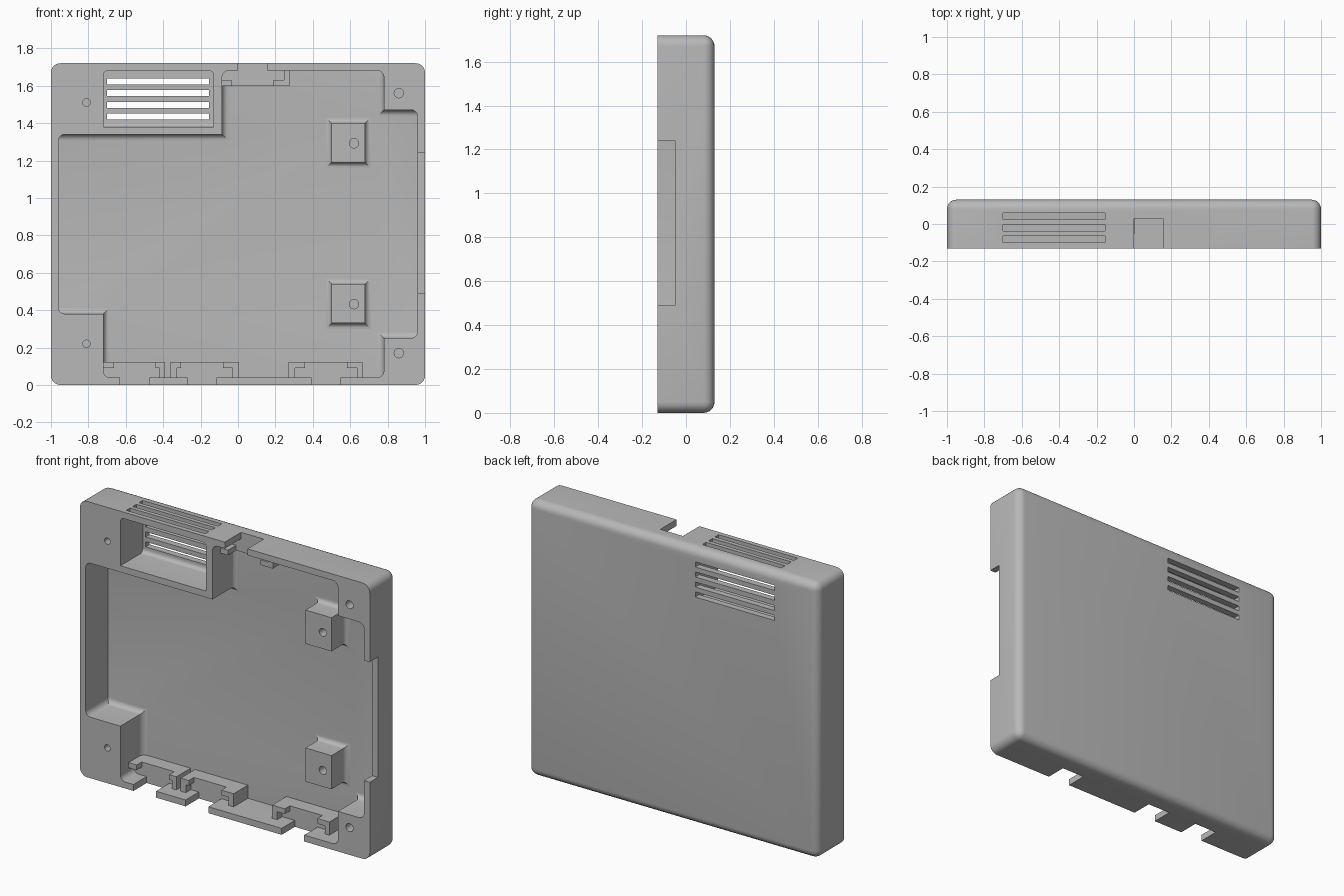
import bpy, bmesh, math
from mathutils import Matrix

cube = bpy.data.objects.get("Cube")
if cube:
    bpy.data.objects.remove(cube, do_unlink=True)

grey = bpy.data.materials.new("case_grey")
grey.use_nodes = True
colour = (0.48, 0.48, 0.48, 1)
grey.diffuse_color = colour
grey.node_tree.nodes["Principled BSDF"].inputs["Base Color"].default_value = colour

FRONT, BACK, TOP = -0.13, 0.13, 1.72
FLOOR, BOARD = 0.09, -0.05      # cavity floor and circuit board plane
WALL = 0.04


def finish(name, bm):
    bmesh.ops.recalc_face_normals(bm, faces=bm.faces)
    mesh = bpy.data.meshes.new(name)
    bm.to_mesh(mesh)
    bm.free()
    mesh.materials.append(grey)
    obj = bpy.data.objects.new(name, mesh)
    bpy.context.collection.objects.link(obj)
    return obj


def prism(name, points, y0, y1, radius=0, rule=None):
    """Extrude an x-z outline along y and round the edges the rule picks."""
    bm = bmesh.new()
    a = [bm.verts.new((x, y0, z)) for x, z in points]
    b = [bm.verts.new((x, y1, z)) for x, z in points]
    bm.faces.new(a)
    bm.faces.new(b)
    n = len(points)
    for i in range(n):
        j = (i + 1) % n
        bm.faces.new((a[i], a[j], b[j], b[i]))
    bmesh.ops.recalc_face_normals(bm, faces=bm.faces)
    if rule:
        edges = [e for e in bm.edges if rule(e.verts[0].co, e.verts[1].co)]
        bmesh.ops.bevel(bm, geom=edges, offset=radius, segments=6,
                        profile=0.5, affect='EDGES', clamp_overlap=True)
    return finish(name, bm)


def box(name, x0, x1, y0, y1, z0, z1):
    return prism(name, [(x0, z0), (x1, z0), (x1, z1), (x0, z1)], y0, y1)


def drill(x, z, radius, y0, y1):
    bm = bmesh.new()
    turn = Matrix.Translation((x, (y0 + y1) / 2, z)) @ Matrix.Rotation(math.pi / 2, 4, 'X')
    bmesh.ops.create_cone(bm, cap_ends=True, segments=24, radius1=radius,
                          radius2=radius, depth=y1 - y0, matrix=turn)
    return finish("drill_cutter", bm)


def activate(obj):
    bpy.ops.object.select_all(action='DESELECT')
    obj.select_set(True)
    bpy.context.view_layer.objects.active = obj


def cut(target, cutter):
    cutter.hide_render = True
    mod = target.modifiers.new("cut", 'BOOLEAN')
    mod.operation, mod.solver, mod.object = 'DIFFERENCE', 'EXACT', cutter
    activate(target)
    bpy.ops.object.modifier_apply(modifier=mod.name)
    bpy.data.objects.remove(cutter, do_unlink=True)


def along_y(p, q):
    return abs(p.y - q.y) > 0.1


# Outer shell, rounded at the corners and the back rim
shell = prism("case_shell", [(-1, 0), (1, 0), (1, TOP), (-1, TOP)], FRONT, BACK, 0.05,
              lambda p, q: along_y(p, q) or p.y > 0)

# Stepped main cavity, with fillets at the foot of the corner blocks
outline = [(-0.96, 1.34), (-0.085, 1.34), (-0.085, 1.68), (0.78, 1.68), (0.78, 1.47),
           (0.96, 1.47), (0.96, 0.25), (0.78, 0.25), (0.78, 0.04), (-0.72, 0.04),
           (-0.72, 0.38), (-0.96, 0.38)]
inner_corners = (outline[1], outline[4], outline[7], outline[10])


def cavity_rule(p, q):
    def is_inner(v):
        return any(abs(v.x - x) + abs(v.z - z) < 0.001 for x, z in inner_corners)
    if along_y(p, q):
        return not is_inner(p)
    return p.y > 0 and (is_inner(p) or is_inner(q))


cut(shell, prism("cavity_cutter", outline, -0.3, FLOOR, 0.035, cavity_rule))

# Vent pocket in the upper corner
cut(shell, prism("vent_pocket_cutter",
                 [(-0.72, 1.38), (-0.13, 1.38), (-0.13, 1.68), (-0.72, 1.68)],
                 -0.3, FLOOR, 0.025,
                 lambda p, q: (along_y(p, q) and p.z > 1.5)
                 or (p.y > 0 and q.y > 0 and p.z + q.z < 2.8)))

# Vent slots through the back and the top
for z in (1.435, 1.497, 1.56, 1.622):
    cut(shell, box("back_slot_cutter", -0.70, -0.155, 0.05, 0.3, z - 0.016, z + 0.016))
for y in (-0.082, -0.02, 0.042):
    cut(shell, box("top_slot_cutter", -0.70, -0.155, y - 0.018, y + 0.018, 1.6, 1.9))

# Long opening in the side wall
cut(shell, box("side_opening_cutter", 0.94, 1.1, -0.3, BOARD, 0.49, 1.24))

# Screw holes in the corners
for x, z, r in ((-0.81, 1.51, 0.02), (-0.81, 0.22, 0.02),
                (0.86, 1.56, 0.025), (0.86, 0.17, 0.025)):
    cut(shell, drill(x, z, r, -0.3, 0.03))


# Connector frames: a U-shaped lip around a well, and a notch in the outer wall
def connector(name, x0, x1, in0, in1, centre, well, at_top):
    def zspan(lo, hi):
        return (TOP - hi, TOP - lo) if at_top else (lo, hi)
    frame = box(name, x0, x1, BOARD, FLOOR + 0.01, *zspan(0.03, 0.122))
    cut(frame, box("well_cutter", in0, in1, -0.3, well, *zspan(-0.1, 0.09)))
    cut(frame, box("lip_cutter", centre - 0.112, centre + 0.112, -0.3, well,
                   *zspan(0.06, 0.2)))
    cut(shell, box("notch_cutter", centre - 0.078, centre + 0.078, -0.3, well,
                   *zspan(-0.1, 0.06)))
    return frame


parts = [
    shell,
    connector("bottom_frame_right", -0.75, -0.39, -0.74, -0.42, -0.552, 0.0, False),
    connector("bottom_frame_middle", -0.36, 0.005, -0.325, -0.03, -0.192, 0.0, False),
    connector("bottom_frame_left", 0.27, 0.665, 0.305, 0.635, 0.47, 0.0, False),
    connector("top_frame", -0.10, 0.275, -0.09, 0.245, 0.078, 0.03, True),
]

# Board posts with a concave foot and a screw hole
for name, zc in (("upper_post", 1.295), ("lower_post", 0.435)):
    r = 0.03
    rings = [(FLOOR + 0.01, r)]
    for i in range(7):
        a = math.pi / 2 * i / 6
        rings.append((FLOOR - r * (1 - math.cos(a)), r * (1 - math.sin(a))))
    rings.append((BOARD, 0))
    bm = bmesh.new()
    loops = [[bm.verts.new((0.59 + sx * (0.09 + off), y, zc + sz * (0.105 + off)))
              for sx, sz in ((-1, -1), (1, -1), (1, 1), (-1, 1))] for y, off in rings]
    for lo, hi in zip(loops, loops[1:]):
        for i in range(4):
            j = (i + 1) % 4
            bm.faces.new((lo[i], lo[j], hi[j], hi[i]))
    bm.faces.new(loops[0])
    bm.faces.new(loops[-1])
    post = finish(name, bm)
    cut(post, drill(0.62, zc - 0.003, 0.025, -0.3, 0.05))
    parts.append(post)

for obj in parts:
    activate(obj)
    bpy.ops.object.shade_smooth_by_angle(angle=math.radians(30))
